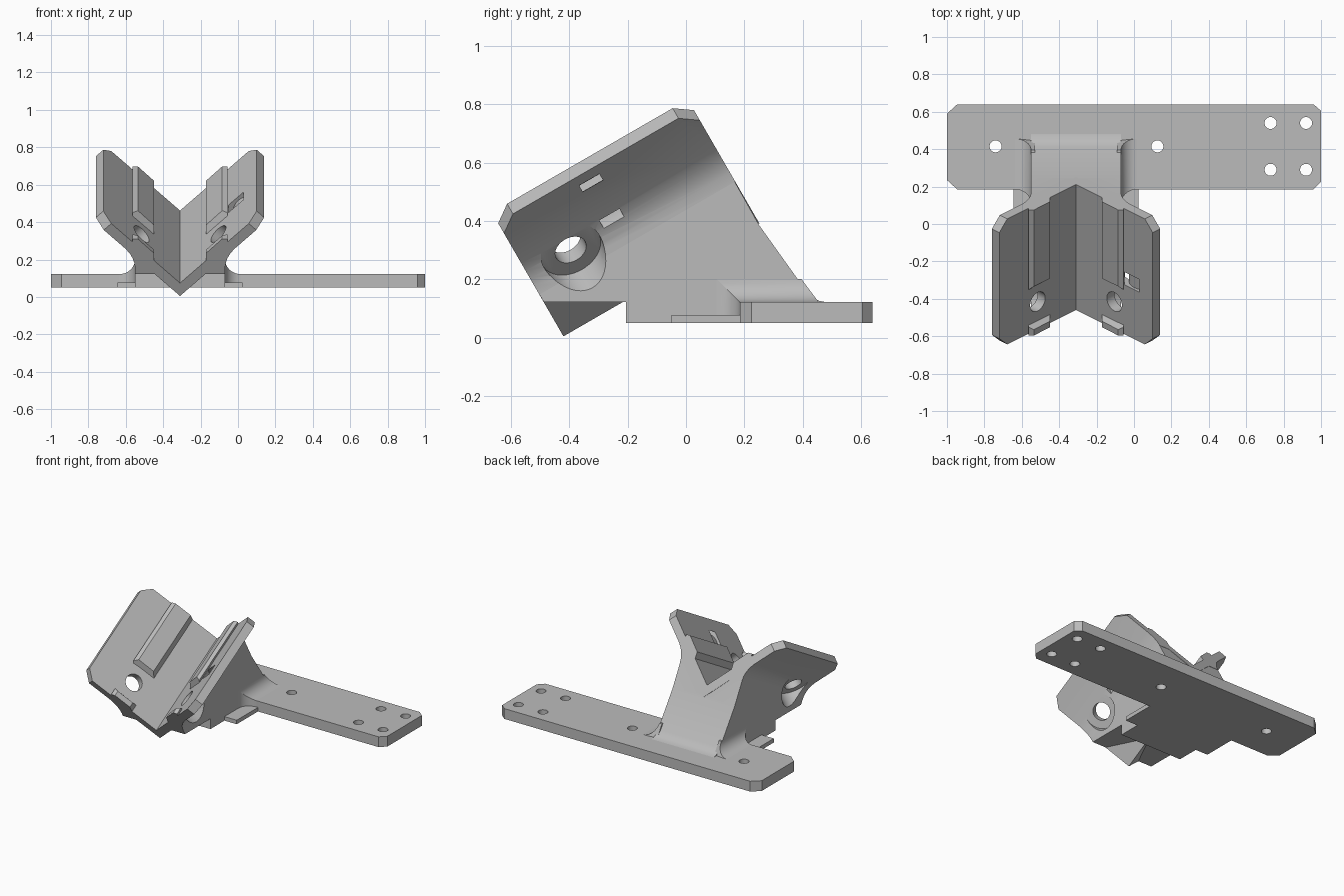
import bpy, bmesh, math
from mathutils import Vector, Matrix

cube = bpy.data.objects.get("Cube")
if cube:
    bpy.data.objects.remove(cube, do_unlink=True)

grey = bpy.data.materials.new("plain grey")
grey.use_nodes = True
grey.diffuse_color = (0.5, 0.5, 0.5, 1)
grey.node_tree.nodes["Principled BSDF"].inputs["Base Color"].default_value = (0.5, 0.5, 0.5, 1)

CX = -0.31                                  # centre of the cradle
C, S = math.cos(math.radians(30)), math.sin(math.radians(30))
LENGTH, WALL, HALF = 0.775, 0.08, 0.24      # cradle length, wall height, half body width
BOTTOM, TOP = 0.05, 0.122                   # base plate heights


def tilted(a, v, u):
    """Cradle frame: a sideways, v up from the trough, u along it."""
    return Vector((CX + a, -0.42 + C * u - S * v, 0.005 + S * u + C * v))


def upright(x, y, z):
    return Vector((x, y, z))


def sideways(y, z, x):
    return Vector((x, y, z))


def lengthways(x, z, y):
    return Vector((x, y, z))


def finish(name, bm):
    bmesh.ops.recalc_face_normals(bm, faces=bm.faces)
    mesh = bpy.data.meshes.new(name)
    bm.to_mesh(mesh)
    bm.free()
    mesh.materials.append(grey)
    obj = bpy.data.objects.new(name, mesh)
    bpy.context.collection.objects.link(obj)
    return obj


def prism_mesh(points, frame, start, end):
    """Extrude a profile; start and end may depend on the profile point."""
    bm = bmesh.new()
    rings = []
    for limit in (start, end):
        at = limit if callable(limit) else (lambda a, b, t=limit: t)
        rings.append([bm.verts.new(frame(a, b, at(a, b))) for a, b in points])
    n = len(points)
    bm.faces.new(rings[0])
    bm.faces.new(rings[1])
    for i in range(n):
        j = (i + 1) % n
        bm.faces.new((rings[0][i], rings[0][j], rings[1][j], rings[1][i]))
    return bm


def prism(name, points, frame, start, end):
    return finish(name, prism_mesh(points, frame, start, end))


def rod(name, start, end, radius):
    bm = bmesh.new()
    axis = end - start
    place = Matrix.Translation((start + end) / 2) @ axis.to_track_quat('Z', 'Y').to_matrix().to_4x4()
    bmesh.ops.create_cone(bm, cap_ends=True, segments=40, radius1=radius, radius2=radius,
                          depth=axis.length, matrix=place)
    return finish(name, bm)


def activate(obj):
    bpy.ops.object.select_all(action='DESELECT')
    obj.select_set(True)
    bpy.context.view_layer.objects.active = obj


def cut(obj, cutters):
    activate(obj)
    for cutter in cutters:
        cutter.hide_render = True
        mod = obj.modifiers.new("cut", 'BOOLEAN')
        mod.operation, mod.solver, mod.object = 'DIFFERENCE', 'EXACT', cutter
        bpy.ops.object.modifier_apply(modifier=mod.name)


def smooth(obj):
    activate(obj)
    bpy.ops.object.shade_smooth_by_angle(angle=math.radians(32))


def mirrored(half):
    """Close a half profile whose first and last points lie on the centre line."""
    return half + [(-a, b) for a, b in reversed(half[1:-1])]


def cove(side, reach, corner, base):
    """Concave quarter-round from a wall to a floor, in (across, up) steps."""
    arc = [math.pi / 2 * i / 8 for i in range(9)]
    pts = [(CX + side * (HALF + reach * (1 - math.cos(t))), corner + base * (1 - math.sin(t))) for t in arc]
    return pts


# Screw holes with recesses through both wings, and the strap slot in one wing
cutters = []
for side in (1, -1):
    def wing(depth, side=side):
        k = depth / math.sqrt(2)
        return tilted(side * (0.245 + k), 0.245 - k, 0.17)
    cutters.append(rod("screw_hole_cutter", wing(-0.12), wing(0.12), 0.057))
    cutters.append(rod("screw_recess_cutter", wing(0.0008), wing(0.35), 0.11))

sweep = [math.radians(50 + 170 * i / 24) for i in range(25)]
slot = [(0.381 + r * math.cos(t), 0.299 + r * math.sin(t))
        for r, angles in ((0.128, sweep), (0.098, sweep[::-1])) for t in angles]
slot_cutter = prism("strap_slot_cutter", slot, tilted, 0.305, 0.385)

# V-shaped cradle with rounded webs under the wings
cradle_bm = prism_mesh(mirrored([
    (0, WALL), (0.41, 0.41 + WALL), (0.45, 0.45), (0.29, 0.29), (0.267, 0.26), (0.252, 0.23),
    (0.243, 0.2), (HALF, 0.165), (0.165, 0.165), (0, 0)]), tilted, 0, LENGTH)
cradle_bm.edges.ensure_lookup_table()
tips = [e for e in cradle_bm.edges
        if all(abs(v.co.x - CX) > 0.4 for v in e.verts)
        and abs(e.verts[0].co.x - e.verts[1].co.x) > 0.02]
bmesh.ops.bevel(cradle_bm, geom=tips, offset=0.06, segments=1, affect='EDGES')
cradle = finish("cradle", cradle_bm)
cut(cradle, cutters + [slot_cutter])
smooth(cradle)

# Support body between the cradle and the base
top_back, top_front = tilted(0, 0.3, LENGTH), tilted(0, 0.3, 0)
body = prism("support_body", [
    (-0.487, TOP), (-0.205, TOP), (-0.205, BOTTOM), (0.19, BOTTOM), (0.19, 0.09), (0.48, 0.09),
    (0.48, TOP), (0.455, 0.127), (0.432, 0.14), (0.41, 0.163), (0.25, 0.387),
    (top_back.y, top_back.z), (top_front.y, top_front.z)], sideways, CX - HALF, CX + HALF)
trough = prism("trough_cutter", mirrored([(0, 0.02), (0.6, 0.62), (0, 0.62)]), tilted, -0.3, 1.2)
cut(body, [trough] + cutters)
smooth(body)

# Base plate with clipped corners and mounting holes
base = prism("base_plate", [
    (-1, 0.235), (-0.945, 0.185), (0.96, 0.185), (1, 0.225), (1, 0.605), (0.96, 0.64),
    (-0.945, 0.64), (-1, 0.59)], upright, BOTTOM, TOP)
spots = [(-0.74, 0.415), (0.125, 0.415)] + [(x, y) for x in (0.73, 0.92) for y in (0.29, 0.54)]
holes = [rod("mount_hole_cutter", Vector((x, y, -0.05)), Vector((x, y, 0.3)), 0.032) for x, y in spots]
cut(base, holes)
smooth(base)

# Thin foot tab under the body
prism("foot_tab", [(CX - 0.335, -0.05), (CX + 0.335, -0.05), (CX + 0.335, 0.19), (CX - 0.335, 0.19)],
      upright, BOTTOM, 0.078)

for side, label in ((1, "left"), (-1, "right")):
    # Coves joining the body to the top and front edge of the base
    inner = CX + side * (HALF - 0.02)
    outer = CX + side * (HALF + 0.085)
    profile = cove(side, 0.085, TOP, 0.08)[::-1]
    profile += [(outer, TOP - 0.02), (inner, TOP - 0.02), (inner, TOP + 0.08)]
    profile = [p for i, p in enumerate(profile) if p not in profile[:i]]
    # order: wall top, floor end, then closed below the surface
    arc = [math.pi / 2 * i / 8 for i in range(9)]
    curve = [(CX + side * (HALF + 0.085 * (1 - math.cos(t))), 0.08 * (1 - math.sin(t))) for t in arc]
    close = [(outer, -0.02), (inner, -0.02), (inner, 0.08)]
    smooth(prism(label + "_top_cove", [(x, TOP + h) for x, h in curve + close], lengthways,
                 lambda x, z: 0.185 - max(z - TOP, 0), lambda x, z: 0.455 - 0.75 * max(z - TOP, 0)))
    smooth(prism(label + "_front_cove", [(x, 0.185 - h) for x, h in curve + close], upright,
                 BOTTOM, lambda x, y: TOP + max(0.185 - y, 0)))

    # Raised rail and front lip on the inside of each wing
    ridge = [(side * a, v) for a, v in (
        (0.14, 0.2), (0.14, 0.265), (0.225, 0.352), (0.255, 0.352), (0.255, 0.315))]

    def height(a, v):
        return max(v - abs(a) - WALL, 0)
    prism(label + "_rail", ridge, tilted, lambda a, v: 0.27 + 0.7 * height(a, v), LENGTH)
    prism(label + "_front_lip", ridge, tilted, 0, lambda a, v: 0.06 - 0.5 * height(a, v))

# Remove the cutters
for obj in [o for o in bpy.data.objects if o.name.split(".")[0].endswith("_cutter")]:
    bpy.data.objects.remove(obj, do_unlink=True)
